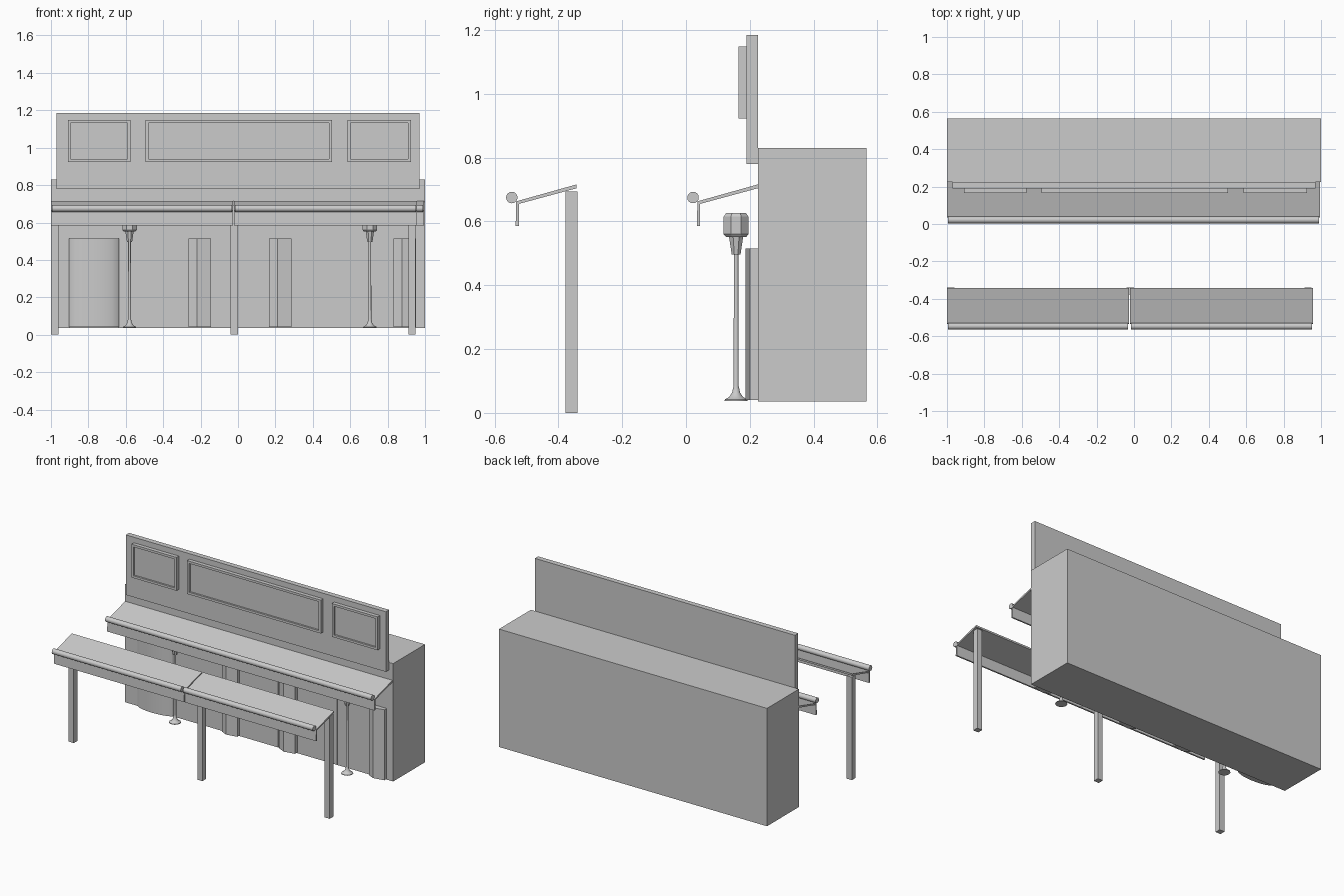
import bpy, bmesh, math

if "Cube" in bpy.data.objects:
    bpy.data.objects.remove(bpy.data.objects["Cube"])


def mesh_object(name, bm):
    bmesh.ops.recalc_face_normals(bm, faces=bm.faces)
    me = bpy.data.meshes.new(name)
    bm.to_mesh(me)
    bm.free()
    ob = bpy.data.objects.new(name, me)
    bpy.context.collection.objects.link(ob)
    return ob


def prism(name, pts, axis, lo, hi):
    """Extrude a closed profile along an axis: x -> (y,z), y -> (x,z), z -> (x,y)."""
    place = {'x': lambda a, b, t: (t, a, b),
             'y': lambda a, b, t: (a, t, b),
             'z': lambda a, b, t: (a, b, t)}[axis]
    bm = bmesh.new()
    face = bm.faces.new([bm.verts.new(place(a, b, lo)) for a, b in pts])
    ext = bmesh.ops.extrude_face_region(bm, geom=[face])
    verts = [v for v in ext['geom'] if isinstance(v, bmesh.types.BMVert)]
    bmesh.ops.translate(bm, verts=verts, vec=place(0, 0, hi - lo))
    return mesh_object(name, bm)


def box(name, x0, x1, y0, y1, z0, z1):
    return prism(name, [(x0, y0), (x1, y0), (x1, y1), (x0, y1)], 'z', z0, z1)


def smooth(ob, angle=30):
    bpy.ops.object.select_all(action='DESELECT')
    ob.select_set(True)
    bpy.context.view_layer.objects.active = ob
    bpy.ops.object.shade_smooth_by_angle(angle=math.radians(angle))


def lathe(name, x, y, profile, sides):
    bm = bmesh.new()
    rings = [[bm.verts.new((x + r * math.cos(math.tau * (i + .5) / sides),
                            y + r * math.sin(math.tau * (i + .5) / sides), z))
              for i in range(sides)] for r, z in profile]
    for a, b in zip(rings, rings[1:]):
        for i in range(sides):
            j = (i + 1) % sides
            bm.faces.new((a[i], a[j], b[j], b[i]))
    bm.faces.new(rings[0])
    bm.faces.new(rings[-1])
    return mesh_object(name, bm)


def framed_panel(name, x0, x1, z0, z1, front, back, border, depth):
    """Box whose front face has a recessed field."""
    bm = bmesh.new()
    v = [bm.verts.new(p) for p in ((x0, back, z0), (x1, back, z0),
                                   (x1, back, z1), (x0, back, z1))]
    f = bm.faces.new(v)
    top = bmesh.ops.extrude_face_region(bm, geom=[f])['geom']
    bmesh.ops.translate(bm, vec=(0, front - back, 0),
                        verts=[e for e in top if isinstance(e, bmesh.types.BMVert)])
    field = [e for e in top if isinstance(e, bmesh.types.BMFace)][0]
    bmesh.ops.inset_individual(bm, faces=[field], thickness=border)
    inner = bmesh.ops.extrude_face_region(bm, geom=[field])['geom']
    bmesh.ops.translate(bm, vec=(0, depth, 0),
                        verts=[e for e in inner if isinstance(e, bmesh.types.BMVert)])
    bmesh.ops.delete(bm, geom=[field], context='FACES_ONLY')
    return mesh_object(name, bm)


def awning(name, x0, x1, dy):
    # sloped sheet with hanging valance
    section = [(.225, .716), (.036, .663), (.034, .585), (.044, .585),
               (.044, .655), (.225, .704)]
    prism(name + "_sheet", [(y + dy, z) for y, z in section], 'x', x0, x1)
    # rolled front tube
    ring = [(.022 + dy + .018 * math.cos(math.tau * i / 16),
             .675 + .018 * math.sin(math.tau * i / 16)) for i in range(16)]
    smooth(prism(name + "_roll", ring, 'x', x0 + .005, x1 - .005))


# Main block and sign board
box("stall_body", -1, 1, .225, .565, .035, .83)
box("sign_board", -.97, .97, .19, .225, .78, 1.185)
for i, (a, b) in enumerate([(-.91, -.575), (-.495, .502), (.585, .925)]):
    framed_panel(f"sign_panel_{i}", a, b, .923, 1.148, .165, .191, .022, .012)

# Awnings: one on the body, two freestanding
awning("rear_awning", -1, .995, 0)
awning("front_awning_left", -1, -.028, -.568)
awning("front_awning_right", -.022, .957, -.568)

# Front posts
for i, x in enumerate((-.98, -.02, .93)):
    box(f"front_post_{i}", x - .019, x + .019, -.378, -.34, 0, .694)

# Bowed bay on the left
bow = [(-.77 + .135 * math.cos(math.pi * i / 12),
        .226 - .04 * math.sin(math.pi * i / 12)) for i in range(13)]
smooth(prism("bowed_bay", bow, 'z', .04, .515))

# Angled pillars
for i, x in enumerate((-.265, .165, .832)):
    pts = [(x, .226), (x, .207), (x + .016, .200), (x + .045, .186),
           (x + .12, .200), (x + .12, .226)]
    prism(f"angled_pillar_{i}", pts, 'z', .04, .515)

# Door panels with softened top corners
for i, (a, b) in enumerate([(-.525, -.275), (-.13, .145), (.31, .585)]):
    pts = [(a, .04), (b, .04), (b, .49), (b - .01, .5), (a + .01, .5), (a, .49)]
    prism(f"door_panel_{i}", pts, 'y', .220, .226)

# Street lamps
for i, x in enumerate((-.58, .705)):
    smooth(lathe(f"lamp_pole_{i}", x, .157,
                 [(.037, .038), (.036, .042), (.022, .05), (.013, .063),
                  (.008, .085), (.007, .5)], 16))
    lathe(f"lamp_neck_{i}", x, .157, [(.015, .497), (.024, .552)], 8)
    lathe(f"lamp_head_{i}", x, .157,
          [(.034, .551), (.042, .56), (.042, .615), (.034, .626)], 8)
